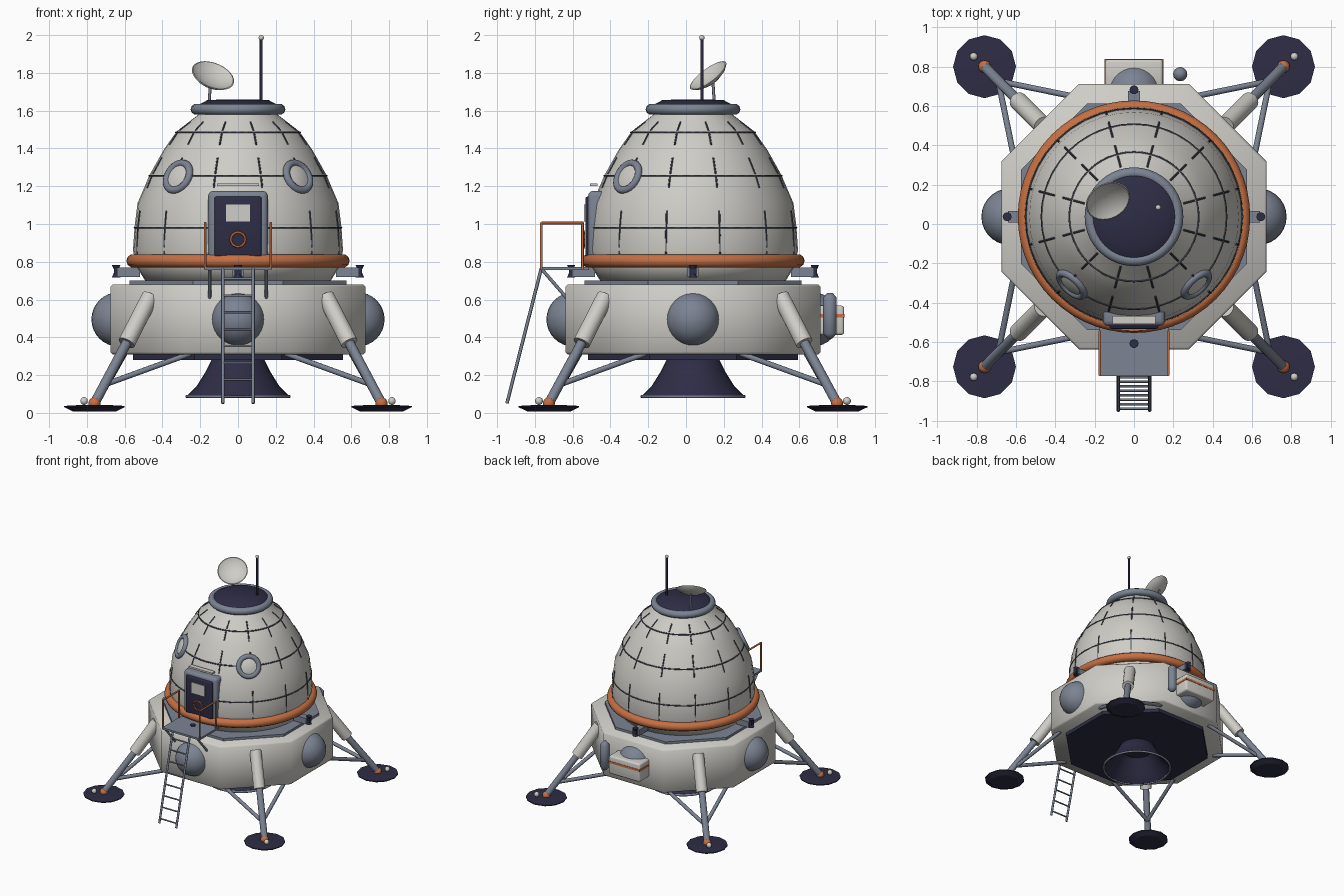
import bpy, bmesh, math
from math import radians, cos, sin, pi
from mathutils import Vector, Matrix

if "Cube" in bpy.data.objects:
    bpy.data.objects.remove(bpy.data.objects["Cube"])


def material(name, rgb):
    m = bpy.data.materials.new(name)
    m.use_nodes = True
    m.diffuse_color = (*rgb, 1)
    m.node_tree.nodes["Principled BSDF"].inputs["Base Color"].default_value = (*rgb, 1)
    return m


WHITE = material("warm white", (0.62, 0.61, 0.57))
GREY = material("blue grey", (0.2, 0.23, 0.29))
NAVY = material("dark navy", (0.027, 0.026, 0.06))
ORANGE = material("burnt orange", (0.56, 0.16, 0.055))
SEAM = material("seam grey", (0.06, 0.07, 0.1))
parts = []


def finish(name, bm, mat, angle=40, place=None):
    bmesh.ops.remove_doubles(bm, verts=bm.verts, dist=1e-5)
    bmesh.ops.recalc_face_normals(bm, faces=bm.faces)
    if place:
        bm.transform(place)
    me = bpy.data.meshes.new(name)
    bm.to_mesh(me)
    bm.free()
    me.materials.append(mat)
    me.shade_smooth()
    me.set_sharp_from_angle(angle=radians(angle))
    ob = bpy.data.objects.new(name, me)
    bpy.context.collection.objects.link(ob)
    parts.append(ob)
    return ob


def aim(origin, direction):
    return Matrix.Translation(origin) @ Vector(direction).to_track_quat('Z', 'Y').to_matrix().to_4x4()


def lathe(name, profile, mat, segs=32, place=None, closed=False, phase=0, angle=40):
    """Spin (radius, height) points around the local z axis."""
    bm = bmesh.new()
    rings = [[bm.verts.new((r * cos(phase + 2 * pi * i / segs), r * sin(phase + 2 * pi * i / segs), z))
              for i in range(segs)] for r, z in profile]
    pairs = list(zip(rings, rings[1:]))
    if closed:
        pairs.append((rings[-1], rings[0]))
    else:
        for end in (rings[0], rings[-1]):
            bm.faces.new(end)
    for a, b in pairs:
        for i in range(segs):
            j = (i + 1) % segs
            bm.faces.new((a[i], a[j], b[j], b[i]))
    return finish(name, bm, mat, angle, place)


def torus(name, major, minor, mat, z=0, place=None, segs=48, sides=10):
    ring = [(major + minor * cos(2 * pi * k / sides), z + minor * sin(2 * pi * k / sides)) for k in range(sides)]
    return lathe(name, ring, mat, segs, place, closed=True, angle=80)


def rod(name, a, b, r, mat, segs=10, r2=None):
    a, b = Vector(a), Vector(b)
    return lathe(name, [(r, 0), (r if r2 is None else r2, (b - a).length)], mat, segs, aim(a, b - a), angle=50)


def ball(name, centre, r, mat, segs=16):
    bm = bmesh.new()
    bmesh.ops.create_uvsphere(bm, u_segments=segs, v_segments=segs // 2 + 2, radius=r)
    return finish(name, bm, mat, 80, Matrix.Translation(centre))


def box(name, centre, size, mat, bevel=0, place=None):
    bm = bmesh.new()
    bmesh.ops.create_cube(bm, size=1)
    bm.transform(Matrix.Translation(centre) @ Matrix.Diagonal((*size, 1)))
    if bevel:
        bmesh.ops.bevel(bm, geom=bm.edges[:], offset=bevel, segments=3, profile=0.5, affect='EDGES')
    return finish(name, bm, mat, 40, place)


def octagon(name, apothem, z0, z1, mat, chamfer=0.0):
    r = apothem / cos(pi / 8)
    prof = [(r - chamfer, z0), (r, z0 + chamfer), (r, z1 - chamfer), (r - chamfer, z1)] if chamfer else [(r, z0), (r, z1)]
    return lathe(name, prof, mat, 8, phase=pi / 8, angle=50 if chamfer else 30)


# Descent stage
octagon("descent_body", 0.675, 0.31, 0.68, WHITE, 0.012)
octagon("belly_plate", 0.555, 0.28, 0.32, NAVY)
octagon("upper_deck", 0.575, 0.67, 0.7, GREY)

# Engine bell
lathe("engine_bell", [(0.1, 0.3), (0.14, 0.28), (0.17, 0.22), (0.22, 0.14), (0.275, 0.085),
                      (0.26, 0.085), (0.2, 0.14), (0.15, 0.22), (0.08, 0.29)], NAVY, 32, closed=True)
torus("engine_rim", 0.27, 0.009, GREY, 0.087)
lathe("engine_throat", [(0.12, 0.25), (0.12, 0.3)], NAVY, 24)

# Cabin shell
SHELL = [(0.485, 0.69), (0.535, 0.77), (0.556, 0.86), (0.548, 0.98), (0.532, 1.11),
         (0.468, 1.26), (0.395, 1.39), (0.325, 1.49), (0.215, 1.575)]
lathe("cabin", SHELL + [(0.2, 1.6)], WHITE, 40, angle=60)
torus("cabin_belt", 0.555, 0.036, ORANGE, 0.805, segs=56)


def shell_radius(z):
    for (r0, z0), (r1, z1) in zip(SHELL, SHELL[1:]):
        if z0 <= z <= z1:
            return r0 + (r1 - r0) * (z - z0) / (z1 - z0)


# Panel seams
for n, z in enumerate((0.98, 1.255, 1.485)):
    torus(f"ring_seam_{n}", shell_radius(z), 0.005, SEAM, z, sides=6)
for k in range(12):
    a = radians(15 + 30 * k)
    for z0, z1 in ((0.84, 0.97), (0.97, 1.07), (1.19, 1.255), (1.265, 1.35), (1.42, 1.48), (1.495, 1.54)):
        p, q = [(shell_radius(z) * cos(a), shell_radius(z) * sin(a), z) for z in (z0, z1)]
        rod(f"upright_seam_{k}", p, q, 0.005, SEAM, 6)

# Roof collar and hatch
torus("roof_collar", 0.222, 0.029, GREY, 1.607, segs=40)
lathe("roof_hatch", [(0.215, 1.58), (0.21, 1.63), (0.16, 1.657), (0, 1.66)], NAVY, 32)

# Antenna and dish
rod("antenna_mast", (0.123, 0.047, 1.63), (0.123, 0.047, 1.985), 0.008, NAVY)
ball("antenna_tip", (0.123, 0.047, 1.986), 0.014, WHITE)
rod("dish_post", (-0.155, 0.115, 1.61), (-0.145, 0.105, 1.76), 0.008, GREY)
lathe("dish", [(0, -0.028), (0.06, -0.02), (0.1, -0.002), (0.118, 0.014),
               (0.112, 0.016), (0.095, 0.004), (0.055, -0.012), (0, -0.02)],
      WHITE, 28, aim((-0.137, 0.088, 1.775), (0.3, -0.55, 0.74)))

# Portholes
for side in (-1, 1):
    out = Vector((side * 0.68, -0.74, 0.44)).normalized()
    spot = Vector((side * 0.317, -0.345, 1.25))
    name = "left" if side > 0 else "right"
    torus(f"{name}_porthole_rim", 0.078, 0.02, GREY, place=aim(spot, out), segs=28)
    lathe(f"{name}_porthole_glass", [(0.076, -0.03), (0.076, 0.004), (0.045, 0.014), (0, 0.018)],
          WHITE, 28, aim(spot, out))

# Door
box("door_frame", (0, -0.5, 0.985), (0.315, 0.11, 0.38), GREY, 0.025)
box("door_panel", (0, -0.535, 0.985), (0.25, 0.07, 0.32), NAVY, 0.012)
box("door_window", (0, -0.572, 1.057), (0.125, 0.008, 0.09), WHITE)
box("door_lamp", (0, -0.525, 1.207), (0.22, 0.04, 0.014), WHITE)
wheel = aim((0, -0.578, 0.918), (0, -1, 0))
torus("door_wheel", 0.038, 0.006, ORANGE, place=wheel, segs=20, sides=6)
for k in range(8):
    a = k * pi / 4
    rod("wheel_grip", (0.032 * cos(a), -0.578, 0.918 + 0.032 * sin(a)),
        (0.05 * cos(a), -0.578, 0.918 + 0.05 * sin(a)), 0.004, ORANGE, 6)

# Porch, rails and ladder
box("porch", (0, -0.68, 0.765), (0.355, 0.26, 0.016), GREY)
for side in (-1, 1):
    x = side * 0.174
    rod("rail_post", (x, -0.803, 0.765), (x, -0.803, 1.008), 0.007, ORANGE, 8)
    rod("rail_bar", (x, -0.803, 1.005), (x, -0.58, 1.005), 0.007, ORANGE, 8)
    rod("rail_rear_post", (x, -0.585, 0.765), (x, -0.585, 1.008), 0.007, ORANGE, 8)
    rod("porch_brace", (side * 0.15, -0.8, 0.76), (side * 0.15, -0.67, 0.61), 0.009, GREY, 8)
    rod("ladder_rail", (side * 0.08, -0.803, 0.765), (side * 0.08, -0.985, 0.05), 0.009, GREY, 8)
for k in range(8):
    t = (k + 0.6) / 8
    y, z = -0.803 - 0.182 * t, 0.765 - 0.715 * t
    rod("ladder_rung", (-0.08, y, z), (0.08, y, z), 0.006, GREY, 8)

# Tanks and thrusters on the four sides
for k in range(4):
    turn = Matrix.Rotation(k * pi / 2, 4, 'Z')
    ball("side_tank", turn @ Vector((0.632, 0, 0.495)), 0.144, GREY, 28)
    box("thruster_arm", (0.58, 0, 0.745), (0.12, 0.06, 0.05), GREY, place=turn)
    box("thruster_block", (0.64, 0, 0.75), (0.035, 0.035, 0.035), NAVY, place=turn)
    for dz in (-0.033, 0.033):
        rod("thruster_cone", turn @ Vector((0.645, 0, 0.75)), turn @ Vector((0.645, 0, 0.75 + dz)), 0.008, NAVY, 10, 0.023)

# Landing legs
for sx in (-1, 1):
    for sy in (-1, 1):
        def at(x, y, z):
            return Vector((sx * x, sy * y, z))
        ankle, knee, hip = at(0.76, 0.763, 0.05), at(0.59, 0.59, 0.37), at(0.465, 0.465, 0.615)
        lathe("foot_pad", [(0.115, 0.008), (0.16, 0.03), (0.16, 0.037), (0.05, 0.043)], NAVY, 12,
              Matrix.Translation(at(0.76, 0.763, 0)), angle=25)
        ball("ankle_joint", ankle, 0.032, ORANGE)
        ball("contact_sensor", at(0.815, 0.815, 0.063), 0.021, WHITE, 10)
        rod("lower_leg", ankle, knee, 0.026, GREY, 14)
        rod("upper_leg", knee, hip, 0.046, WHITE, 18)
        joint = at(0.69, 0.69, 0.155)
        rod("brace_strut", joint, at(0.25, 0.6, 0.315), 0.015, GREY)
        rod("brace_strut", joint, at(0.6, 0.25, 0.315), 0.015, GREY)

# Rear equipment
box("rear_locker", (0, 0.73, 0.49), (0.295, 0.14, 0.155), WHITE, 0.015)
box("rear_locker_stripe", (0, 0.73, 0.515), (0.301, 0.146, 0.018), ORANGE)
lathe("rear_bottle", [(0.015, 0.395), (0.036, 0.42), (0.036, 0.61), (0.015, 0.635)], GREY, 18,
      Matrix.Translation((0.235, 0.725, 0)), angle=60)

# Shift the craft so that its footprint is centred
for ob in parts:
    ob.data.transform(Matrix.Translation((0, 0.037, 0)))
